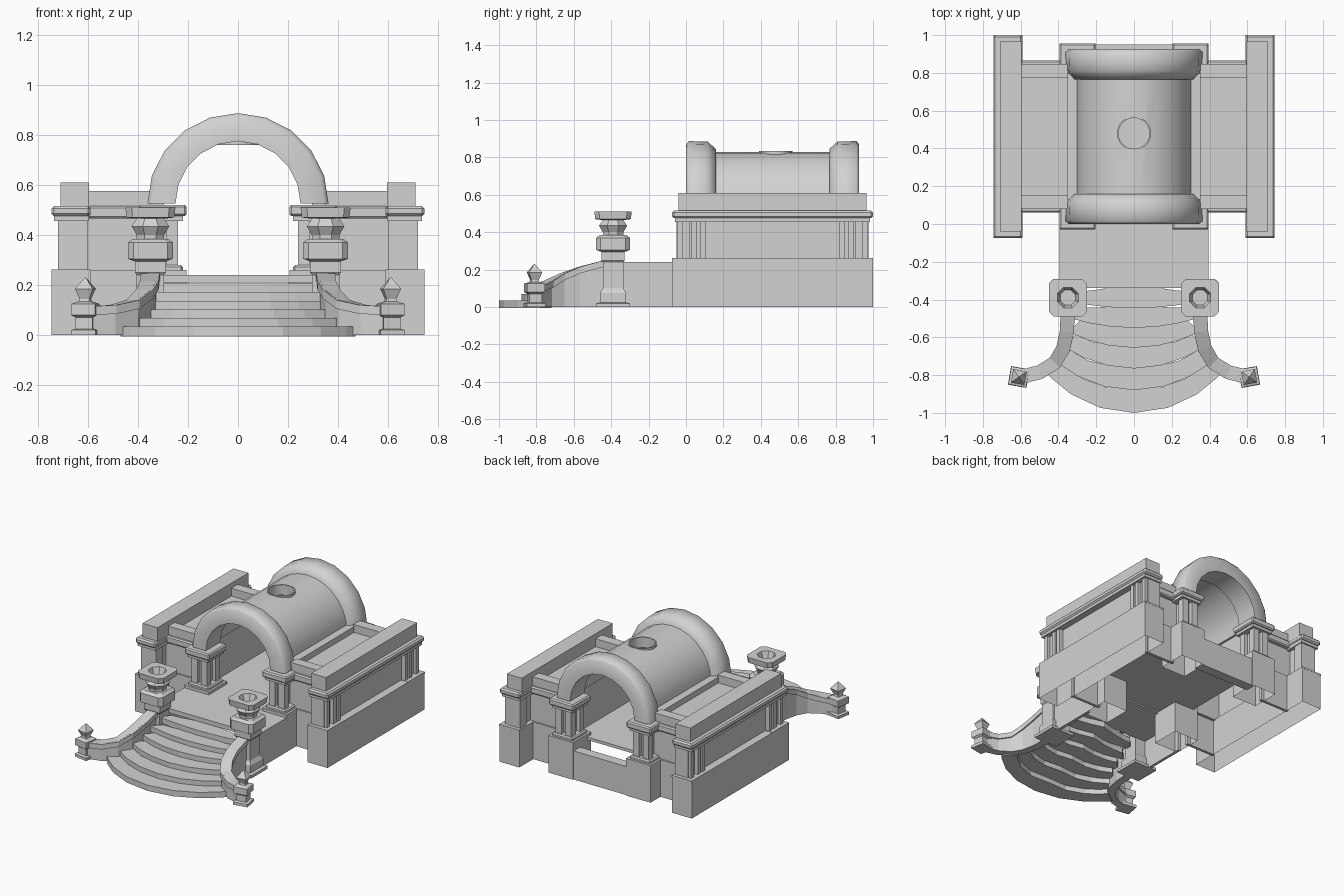
import bpy, bmesh, math
from mathutils import Vector, Matrix

cube = bpy.data.objects.get("Cube")
if cube:
    bpy.data.objects.remove(cube, do_unlink=True)

stone = bpy.data.materials.new("grey_stone")
stone.use_nodes = True
stone.diffuse_color = (0.65, 0.65, 0.65, 1)
stone.node_tree.nodes["Principled BSDF"].inputs["Base Color"].default_value = stone.diffuse_color

MID = 0.463  # the hall is symmetric front to back about this depth
FLOOR = 0.24
SPRING = 0.525  # height where the arches begin


def mirrored(bm, axis, centre):
    """Add a reflected copy of all geometry across a plane."""
    copy = bmesh.ops.duplicate(bm, geom=bm.verts[:] + bm.edges[:] + bm.faces[:])["geom"]
    for item in copy:
        if isinstance(item, bmesh.types.BMVert):
            item.co[axis] = 2 * centre - item.co[axis]
    bmesh.ops.reverse_faces(bm, faces=[f for f in copy if isinstance(f, bmesh.types.BMFace)])


def finish(name, bm, sides=False, ends=False, smooth=None):
    bmesh.ops.remove_doubles(bm, verts=bm.verts[:], dist=0.0001)
    bmesh.ops.recalc_face_normals(bm, faces=bm.faces[:])
    if sides:
        mirrored(bm, 0, 0)
    if ends:
        mirrored(bm, 1, MID)
    mesh = bpy.data.meshes.new(name)
    bm.to_mesh(mesh)
    bm.free()
    mesh.materials.append(stone)
    if smooth:
        mesh.polygons.foreach_set("use_smooth", [True] * len(mesh.polygons))
        mesh.set_sharp_from_angle(angle=math.radians(smooth))
    obj = bpy.data.objects.new(name, mesh)
    bpy.context.scene.collection.objects.link(obj)
    return obj


def box(name, x, y, z, sides=True, ends=False, chamfer=0, hollow=False):
    """Box from ranges along each axis; a hollow one has no top or bottom."""
    bm = bmesh.new()
    low, high = Vector((x[0], y[0], z[0])), Vector((x[1], y[1], z[1]))
    size = Matrix.Diagonal((high - low).to_4d())
    bmesh.ops.create_cube(bm, size=1, matrix=Matrix.Translation((low + high) / 2) @ size)
    bm.normal_update()
    if chamfer:
        bmesh.ops.bevel(bm, geom=bm.edges[:], offset=chamfer, segments=1, affect="EDGES")
    if hollow:
        flat = [f for f in bm.faces if abs(f.normal.z) > 0.5]
        bmesh.ops.delete(bm, geom=flat, context="FACES_ONLY")
    return finish(name, bm, sides, ends)


def skin(bm, rings, loop=False):
    """Join rings of points into a closed surface."""
    rows = [[bm.verts.new(p) for p in ring] for ring in rings]
    count = len(rows[0])
    for a, b in zip(rows, rows[1:] + (rows[:1] if loop else [])):
        for i in range(count):
            j = (i + 1) % count
            bm.faces.new((a[i], a[j], b[j], b[i]))
    if not loop:
        bm.faces.new(rows[0])
        bm.faces.new(rows[-1])


def post(name, centre, levels, turn=0):
    """Stack of chamfered squares: (half width, height, flat share of each side)."""
    bm = bmesh.new()
    spin = Matrix.Rotation(math.radians(turn), 3, "Z")
    rings = []
    for half, z, flat in levels:
        quarter = [Vector((half, -half * flat, z)), Vector((half, half * flat, z))]
        ring = []
        for k in range(4):
            step = Matrix.Rotation(k * math.pi / 2, 3, "Z")
            ring += [spin @ step @ p + Vector((*centre, 0)) for p in quarter]
        rings.append(ring)
    skin(bm, rings)
    return finish(name, bm, sides=True)


def half_ring(name, profile, segments, ends, smooth):
    """Sweep a (radius, depth) profile over a half circle."""
    bm = bmesh.new()
    angles = [math.pi * i / segments for i in range(segments + 1)]
    skin(bm, [[(r * math.cos(a), y, SPRING + r * math.sin(a)) for r, y in profile] for a in angles])
    return finish(name, bm, ends=ends, smooth=smooth)


# Outer wings: open plinth, recessed wall, corner piers, slim columns, cornice, parapet
START, END = -0.075, 1.0
box("wing_plinth", (0.59, 0.745), (START, END), (0, 0.258), hollow=True)
box("wing_ledge", (0.66, 0.745), (START, END), (0.25, 0.26))
box("wing_pier_foot", (0.59, 0.745), (START, 0.11), (0.25, 0.262), ends=True)
box("wing_wall", (0.62, 0.69), (0, 0.92), (0.25, 0.48))
box("wing_corner_pier", (0.60, 0.70), (-0.05, 0.02), (0.25, 0.48), ends=True)
for depth in (-0.045, 0.03, 0.075):
    box("wing_column", (0.685, 0.72), (depth, depth + 0.03), (0.26, 0.47), ends=True)
box("wing_cornice_moulding", (0.595, 0.735), (START + 0.015, END - 0.015), (0.455, 0.48))
box("wing_cornice", (0.59, 0.745), (START, END), (0.475, 0.515), chamfer=0.01)
box("wing_parapet", (0.595, 0.71), (START + 0.035, END - 0.035), (0.51, 0.61))

# Side aisles between the wings and the vault
box("aisle_base_wall", (0.37, 0.60), (0.08, 0.10), (0, 0.26), ends=True)
box("aisle_end_wall", (0.35, 0.62), (0.09, 0.12), (0.25, 0.48), ends=True)
box("aisle_cornice", (0.37, 0.60), (0.06, 0.16), (0.465, 0.515), ends=True, chamfer=0.008)
box("aisle_parapet", (0.35, 0.60), (0.08, 0.15), (0.51, 0.575), ends=True)
box("aisle_roof", (0.33, 0.62), (0.12, MID), (0.49, 0.52), ends=True)
box("hall_side_wall", (0.295, 0.355), (0.13, MID), (FLOOR - 0.02, 0.56), ends=True)

# Arch piers with clustered columns
box("pier_base", (0.205, 0.395), (-0.03, 0.17), (0, 0.255), ends=True, hollow=True)
box("pier_base_top", (0.205, 0.395), (-0.03, 0.17), (0.245, 0.26), ends=True)
box("pier_foot", (0.22, 0.38), (-0.015, 0.155), (0.25, 0.28), ends=True, chamfer=0.008)
box("pier_core", (0.265, 0.335), (0.03, 0.11), (0.27, 0.47), ends=True)
for across in (0.24, 0.315):
    for depth in (0, 0.095):
        box("pier_column", (across, across + 0.045), (depth, depth + 0.045), (0.27, 0.47), ends=True)
box("pier_capital", (0.22, 0.38), (-0.015, 0.155), (0.455, 0.48), ends=True)
box("pier_cornice", (0.205, 0.395), (-0.03, 0.17), (0.475, 0.52), ends=True, chamfer=0.008)

# End arches and barrel vault
arch_profile = [(0.25, 0), (0.345, 0), (0.362, 0.015), (0.36, 0.115), (0.32, 0.16), (0.25, 0.16)]
half_ring("end_arch", arch_profile, 10, True, 60)
vault = half_ring("barrel_vault", [(0.28, 0.1), (0.305, 0.1), (0.305, 0.83), (0.28, 0.83)], 14, False, 35)

# Round skylight: opening cut through the vault, lined with a short tube
SKY, CENTRE = 0.09, Vector((0, 0.48, 0))
bm = bmesh.new()
bmesh.ops.create_cone(bm, cap_ends=True, segments=24, radius1=SKY - 0.004, radius2=SKY - 0.004, depth=0.4,
                      matrix=Matrix.Translation(CENTRE + Vector((0, 0, 0.85))))
cutter = finish("skylight_cutter", bm)
cutter.hide_render = True
cut = vault.modifiers.new("skylight", "BOOLEAN")
cut.operation, cut.object, cut.solver = "DIFFERENCE", cutter, "EXACT"
bpy.context.view_layer.update()
vault.data = bpy.data.meshes.new_from_object(vault.evaluated_get(bpy.context.evaluated_depsgraph_get()))
vault.modifiers.clear()
bpy.data.objects.remove(cutter, do_unlink=True)
bm = bmesh.new()
tube = [(SKY - 0.008, 0.76), (SKY, 0.76), (SKY, 0.833), (SKY - 0.008, 0.833)]
turns = [Matrix.Rotation(math.tau * i / 24, 3, "Z") for i in range(24)]
skin(bm, [[CENTRE + turn @ Vector((r, 0, z)) for r, z in tube] for turn in turns], loop=True)
finish("skylight_tube", bm, smooth=35)

# Floor, landing and low back wall
box("hall_floor", (-0.36, 0.36), (-0.03, 0.80), (FLOOR - 0.02, FLOOR), sides=False)
box("landing", (-0.395, 0.395), (-0.34, 0), (FLOOR - 0.03, FLOOR), sides=False)
box("landing_side_wall", (0.375, 0.395), (-0.40, 0), (0, FLOOR))
box("back_low_wall", (-0.22, 0.22), (0.88, 0.95), (0, 0.20), sides=False)

# Curved steps: (half width, front depth, bulge)
steps = [(0.47, -1.0, 0.22), (0.42, -0.88, 0.16), (0.375, -0.765, 0.12),
         (0.345, -0.655, 0.085), (0.33, -0.55, 0.05), (0.32, -0.445, 0.03)]
for number, (half, front, bulge) in enumerate(steps):
    top = FLOOR * (number + 1) / (len(steps) + 1)
    radius = (half ** 2 + bulge ** 2) / (2 * bulge)
    bm = bmesh.new()
    rings = []
    for i in range(9):
        x = half * math.sin(math.pi / 2 * (i / 4 - 1))
        y = front + radius - math.sqrt(radius ** 2 - x ** 2)
        back = (x * 0.82, y + 0.14 - 0.08 * abs(x) / half)
        rings.append([(x, y, top - 0.04), (x, y, top), (*back, top), (*back, top - 0.04)])
    skin(bm, rings)
    finish("curved_step", bm)

# Sweeping balustrades: centre line with top height
path = [Vector(p) for p in ((0.35, -0.44, 0.25), (0.355, -0.57, 0.215), (0.375, -0.66, 0.18),
                            (0.42, -0.735, 0.14), (0.50, -0.785, 0.12), (0.60, -0.81, 0.115))]
for name, width, drop in (("balustrade_wall", 0.055, 0), ("balustrade_rail", 0.075, 0.035)):
    bm = bmesh.new()
    rings = []
    for i, p in enumerate(path):
        along = path[min(i + 1, len(path) - 1)] - path[max(i - 1, 0)]
        out = Vector((-along.y, along.x, 0)).normalized() * width / 2
        foot = Vector((0, 0, drop or p.z))
        rings.append([p - out, p + out, p + out - foot, p - out - foot])
    skin(bm, rings)
    finish(name, bm, sides=True)

# Brazier posts at the head of the steps
SQUARE, OCTAGON, CUT = 1, 0.414, 0.75
post("brazier_pedestal", (0.35, -0.39), [
    (0.09, 0, SQUARE), (0.09, 0.02, SQUARE), (0.07, 0.025, SQUARE), (0.07, 0.075, SQUARE),
    (0.055, 0.10, SQUARE), (0.055, 0.24, SQUARE), (0.062, 0.25, SQUARE), (0.062, 0.295, SQUARE),
    (0.09, 0.305, CUT), (0.09, 0.37, CUT), (0.07, 0.385, CUT)])
post("brazier_bowl", (0.35, -0.39), [
    (0.055, 0.38, OCTAGON), (0.055, 0.40, OCTAGON), (0.075, 0.435, OCTAGON), (0.055, 0.465, OCTAGON),
    (0.095, 0.47, CUT), (0.10, 0.51, CUT), (0.055, 0.51, OCTAGON), (0.04, 0.465, OCTAGON)])

# Small finial posts at the foot of the balustrades
post("finial_post", (0.61, -0.81), [
    (0.05, 0, SQUARE), (0.05, 0.02, SQUARE), (0.034, 0.025, SQUARE), (0.034, 0.07, SQUARE),
    (0.048, 0.08, SQUARE), (0.048, 0.125, SQUARE), (0.022, 0.135, SQUARE), (0.02, 0.145, SQUARE),
    (0.036, 0.185, SQUARE), (0.002, 0.23, SQUARE)], turn=10)
